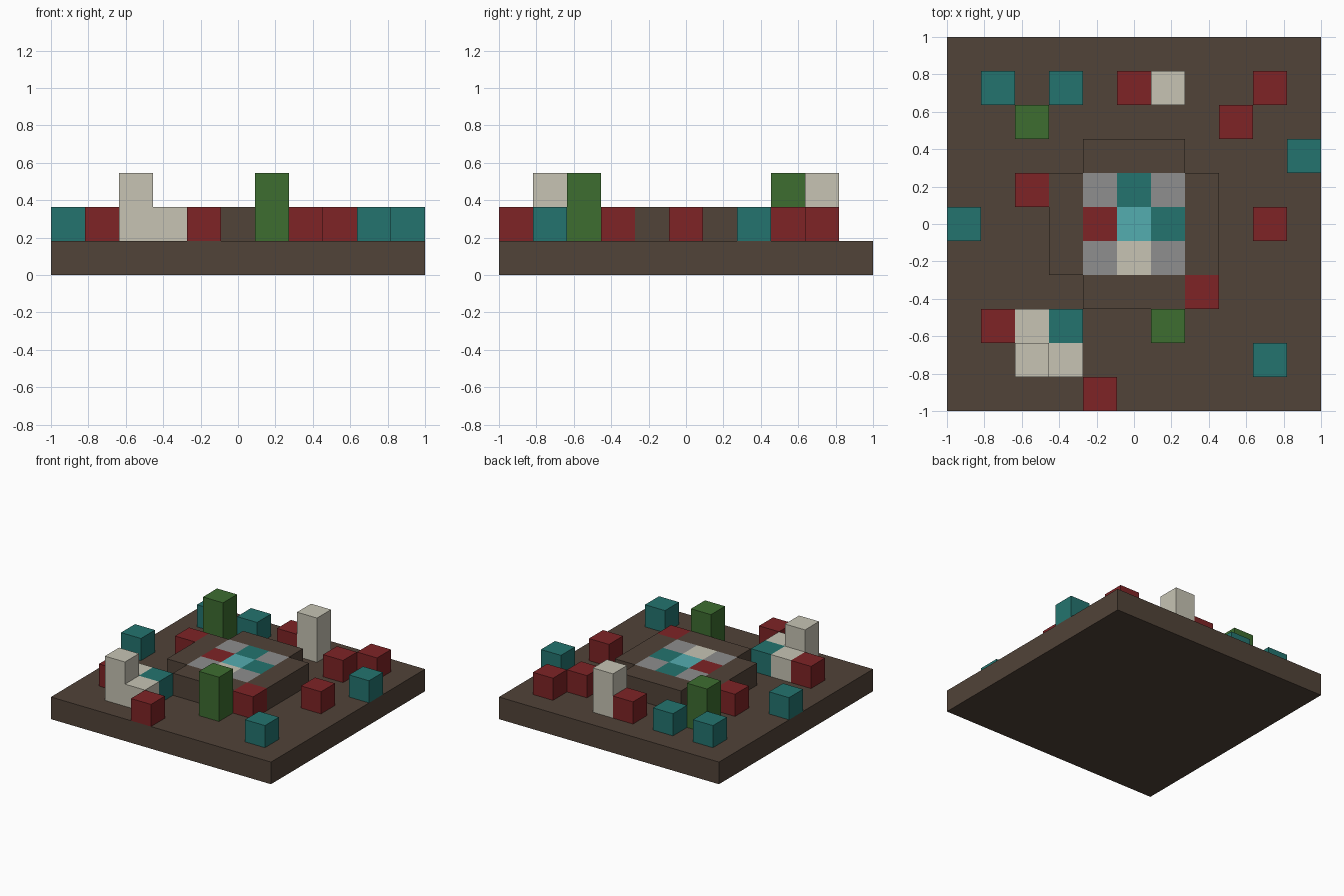
import bpy
import bmesh
from mathutils import Vector

default = bpy.data.objects.get("Cube")
if default:
    bpy.data.objects.remove(default, do_unlink=True)

CELL = 2 / 11  # the layout is an eleven by eleven grid


def linear(c):
    c /= 255
    return c / 12.92 if c <= 0.04045 else ((c + 0.055) / 1.055) ** 2.4


def material(name, *rgb):
    mat = bpy.data.materials.new(name)
    colour = (*[linear(c) for c in rgb], 1)
    mat.diffuse_color = colour
    mat.use_nodes = True
    bsdf = mat.node_tree.nodes["Principled BSDF"]
    bsdf.inputs["Base Color"].default_value = colour
    bsdf.inputs["Roughness"].default_value = 0.9
    return mat


brown = material("dark brown", 81, 67, 56)
teal = material("teal", 36, 116, 111)
red = material("dark red", 126, 36, 38)
green = material("leaf green", 61, 109, 48)
cream = material("cream", 199, 196, 180)
grey = material("grey", 142, 142, 142)
cyan = material("cyan", 84, 173, 176)


def finish(bm, name, mats):
    mesh = bpy.data.meshes.new(name)
    bm.to_mesh(mesh)
    bm.free()
    for mat in mats:
        mesh.materials.append(mat)
    obj = bpy.data.objects.new(name, mesh)
    bpy.context.collection.objects.link(obj)
    return obj


def box(name, mat, centre, size):
    bm = bmesh.new()
    bmesh.ops.create_cube(bm, size=1)
    bmesh.ops.scale(bm, vec=size, verts=bm.verts)
    obj = finish(bm, name, [mat])
    obj.location = centre
    return obj


def block(name, mat, column, row, height=1):
    box(name, mat, (column * CELL, row * CELL, CELL * (1 + height / 2)),
        (CELL, CELL, CELL * height))


# Base slab
box("base", brown, (0, 0, CELL / 2), (2, 2, CELL))

# Raised centre: square of cells without its corners, with a mosaic on top
bm = bmesh.new()
bmesh.ops.create_grid(bm, x_segments=5, y_segments=5, size=2.5 * CELL)
corners = [f for f in bm.faces
           if min(abs(c) for c in f.calc_center_median().xy) > 1.5 * CELL]
bmesh.ops.delete(bm, geom=corners, context="FACES")
bmesh.ops.translate(bm, vec=(0, 0, CELL), verts=bm.verts)
raised = bmesh.ops.extrude_face_region(bm, geom=bm.faces[:])["geom"]
bmesh.ops.translate(bm, vec=(0, 0, CELL),
                    verts=[g for g in raised if isinstance(g, bmesh.types.BMVert)])
bmesh.ops.recalc_face_normals(bm, faces=bm.faces)

mats = [brown, grey, teal, red, cyan, cream]
mosaic = [[grey, cream, grey], [red, cyan, teal], [grey, teal, grey]]
for face in bm.faces:
    c = face.calc_center_median() / CELL
    column, row = round(c.x), round(c.y)
    if c.z > 1.9 and max(abs(column), abs(row)) <= 1:
        face.material_index = mats.index(mosaic[row + 1][column + 1])
finish(bm, "centre_platform", mats)

# Scattered blocks, by column and row from the middle
for spot in [(-4, 4), (-2, 4), (5, 2), (-5, 0), (-2, -3), (4, -4)]:
    block("teal_block", teal, *spot)
for spot in [(0, 4), (4, 4), (3, 3), (-3, 1), (4, 0), (2, -2), (-4, -3), (-1, -5)]:
    block("red_block", red, *spot)
for spot in [(-3, -3), (-2, -4)]:
    block("cream_block", cream, *spot)

# Double-height pillars
for spot in [(-3, -4), (1, 4)]:
    block("cream_pillar", cream, *spot, height=2)
for spot in [(-3, 3), (1, -3)]:
    block("green_pillar", green, *spot, height=2)
